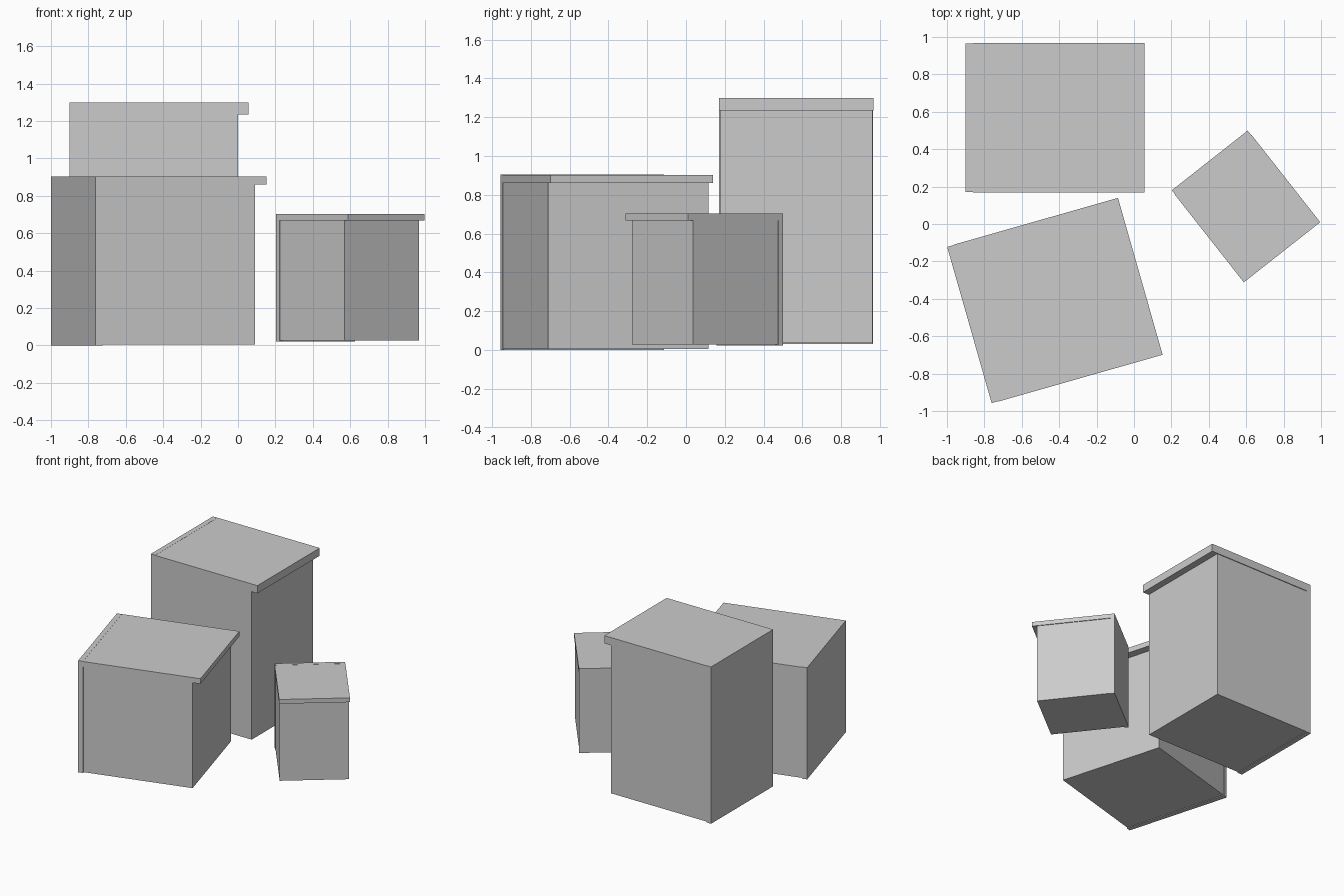
import bpy
from math import radians
from mathutils import Matrix

if "Cube" in bpy.data.objects:
    bpy.data.objects.remove(bpy.data.objects["Cube"])


def box(name, frame, x, y, z):
    """Box spanning local ranges x, y, z inside a placed frame."""
    bpy.ops.mesh.primitive_cube_add(size=1)
    ob = bpy.context.object
    ob.name = name
    spans = (x, y, z)
    mid = Matrix.Translation([(a + b) / 2 for a, b in spans])
    scale = Matrix.Diagonal([b - a for a, b in spans] + [1])
    ob.data.transform(mid @ scale)
    ob.matrix_world = frame
    return ob


def cabinet(name, origin, angle, length, width, bottom, top, panel, slab, overhang, inset=0.006):
    """Body with a full-height end panel and an overhanging top slab."""
    frame = Matrix.Translation((*origin, 0)) @ Matrix.Rotation(radians(angle), 4, 'Z')
    w = width / 2
    # full-height panel at the closed end
    box(name + "_end_panel", frame, (0, panel), (-w + 0.002, w - 0.002), (bottom, top + 0.001))
    # top slab, projecting past the body
    box(name + "_top_slab", frame, (panel, length), (-w, w), (top - slab, top))
    # main body, slightly inset
    box(name + "_body", frame, (panel, length - overhang),
        (-w + inset, w - inset), (bottom + 0.005, top - slab))


# wide front block, small turned block, tall rear block
cabinet("wide_block", (-0.88, -0.54), 15.9, 0.95, 0.872, 0.0, 0.903, 0.038, 0.042, 0.063)
cabinet("small_block", (0.405, 0.34), -51.8, 0.625, 0.52, 0.022, 0.703, 0.03, 0.035, 0.038)
cabinet("tall_block", (-0.9, 0.568), 0, 0.955, 0.798, 0.03, 1.299, 0.04, 0.063, 0.055)
